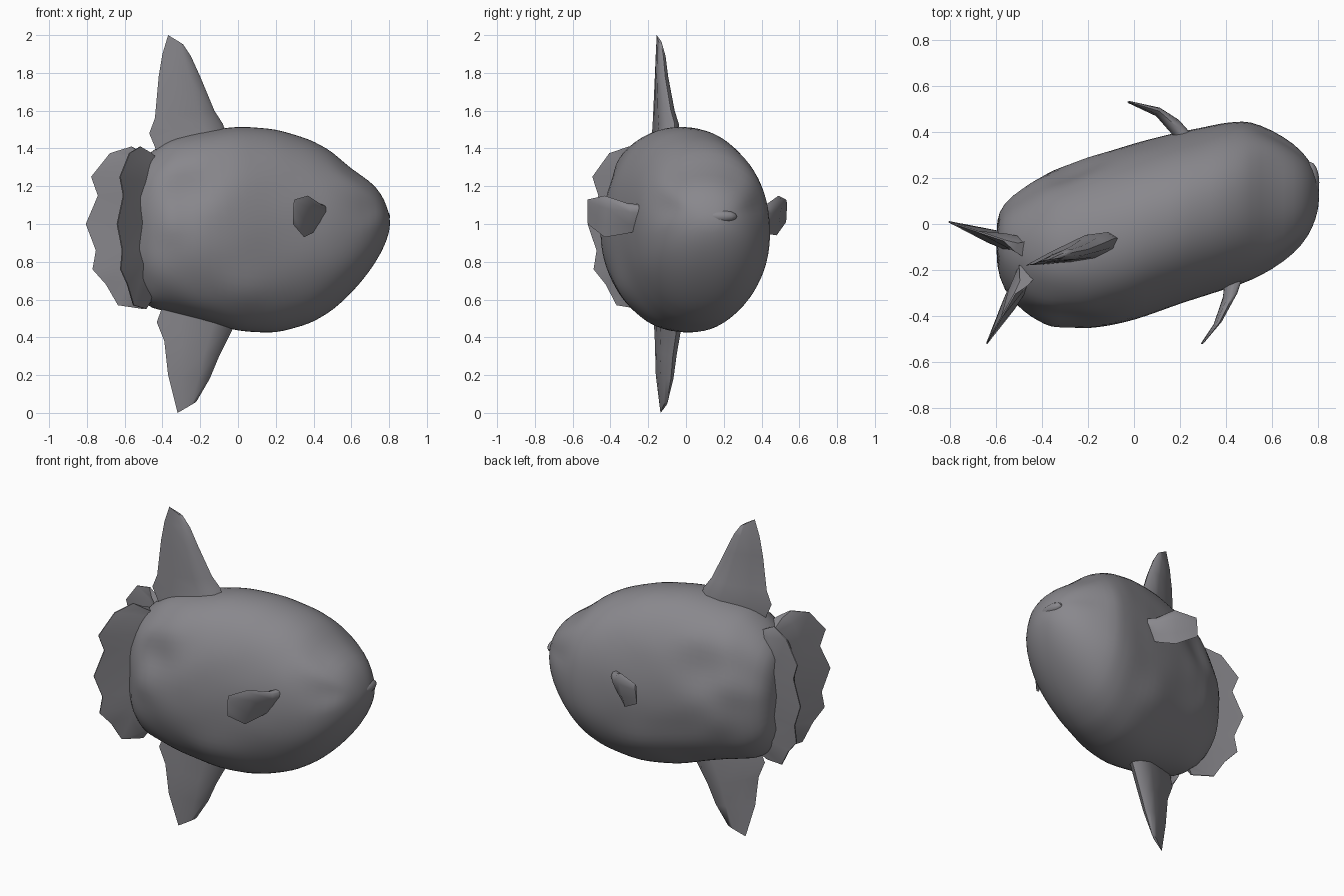
import bpy, bmesh, math
from mathutils import Vector, noise

cube = bpy.data.objects.get("Cube")
if cube:
    bpy.data.objects.remove(cube, do_unlink=True)

skin = bpy.data.materials.new("grey skin")
skin.use_nodes = True
GREY = (0.25, 0.245, 0.265, 1)
skin.diffuse_color = GREY
skin.node_tree.nodes["Principled BSDF"].inputs["Base Color"].default_value = GREY


def finish(name, bm, angle=50, levels=0):
    bmesh.ops.recalc_face_normals(bm, faces=bm.faces)
    mesh = bpy.data.meshes.new(name)
    bm.to_mesh(mesh)
    bm.free()
    obj = bpy.data.objects.new(name, mesh)
    bpy.context.collection.objects.link(obj)
    mesh.materials.append(skin)
    if levels:
        obj.modifiers.new("smooth", "SUBSURF").levels = levels
    bpy.ops.object.select_all(action="DESELECT")
    obj.select_set(True)
    bpy.context.view_layer.objects.active = obj
    bpy.ops.object.shade_smooth_by_angle(angle=math.radians(angle))
    return obj


def loft(name, rings, angle=50, levels=0):
    """Skin a row of closed rings and cap both ends."""
    bm = bmesh.new()
    rows = [[bm.verts.new(p) for p in ring] for ring in rings]
    n = len(rows[0])
    for a, b in zip(rows, rows[1:]):
        for i in range(n):
            j = (i + 1) % n
            bm.faces.new((a[i], a[j], b[j], b[i]))
    bm.faces.new(rows[0])
    bm.faces.new(rows[-1])
    return finish(name, bm, angle, levels)


# Body: rounded sections along x (x, right side, left side, bottom, top)
STATIONS = [
    (-0.60, -0.17, 0.01, 0.76, 1.18), (-0.57, -0.29, 0.09, 0.65, 1.28),
    (-0.48, -0.39, 0.16, 0.56, 1.37), (-0.36, -0.45, 0.23, 0.53, 1.45),
    (-0.20, -0.46, 0.29, 0.49, 1.49), (0.00, -0.42, 0.35, 0.43, 1.52),
    (0.20, -0.35, 0.40, 0.42, 1.505), (0.38, -0.29, 0.44, 0.47, 1.45),
    (0.50, -0.25, 0.45, 0.54, 1.385), (0.60, -0.20, 0.41, 0.63, 1.29),
    (0.70, -0.13, 0.35, 0.75, 1.23), (0.76, -0.05, 0.28, 0.85, 1.16),
    (0.79, 0.02, 0.22, 0.92, 1.09), (0.805, 0.09, 0.17, 0.98, 1.03)]

# Brow swellings, eye hollows and gill hollows (place, radius, push)
DENTS = [((0.62, -0.17, 1.24), 0.12, 0.03), ((0.62, 0.38, 1.24), 0.12, 0.03),
         ((0.69, -0.13, 1.09), 0.08, -0.03), ((0.66, 0.38, 1.09), 0.08, -0.03),
         ((-0.27, -0.44, 1.18), 0.16, -0.04), ((-0.27, 0.25, 1.18), 0.16, -0.04),
         ((0.10, -0.38, 0.65), 0.14, 0.02), ((0.10, 0.36, 0.65), 0.14, 0.02)]


def body_ring(x, y0, y1, z0, z1, count=36):
    ring = []
    centre = Vector((x, (y0 + y1) / 2, (z0 + z1) / 2))
    for k in range(count):
        t = 2 * math.pi * k / count
        c, s = math.cos(t), math.sin(t)
        out = Vector((0, math.copysign(abs(c) ** 0.92, c) * (y1 - y0) / 2,
                      math.copysign(abs(s) ** 0.92, s) * (z1 - z0) / 2))
        p = centre + out
        # Uneven skin on the flanks, strongest toward the tail
        rough = 0.022 * abs(c) * max(0.15, min(1, 0.6 - x))
        push = rough * noise.noise(p * 7)
        for place, radius, amount in DENTS:
            d = (p - Vector(place)).length / radius
            push += amount * max(0, 1 - d * d)
        ring.append(p + out.normalized() * push)
    return ring


dense = []
for a, b in zip(STATIONS, STATIONS[1:]):
    dense.append(a)
    if b[0] - a[0] > 0.1:
        dense.append([(u + v) / 2 for u, v in zip(a, b)])
dense.append(STATIONS[-1])
loft("body", [body_ring(*s) for s in dense], 60, 1)


# Fins: thin lens sections from trailing to leading edge, half thickness last
def fin(name, side, sections):
    side = Vector(side).normalized()
    lens = [(0, 0), (0.3, 0.5), (0.7, 1), (0.92, 0.7), (1, 0),
            (0.92, -0.7), (0.7, -1), (0.3, -0.5)]
    rings = []
    for trail, lead, thick in sections:
        a, b = Vector(trail), Vector(lead)
        rings.append([a.lerp(b, t) + side * thick * w for t, w in lens])
    return loft(name, rings, 55)


fin("dorsal_fin", (-0.3, 1, 0), [
    ((-0.42, -0.17, 1.36), (-0.04, -0.07, 1.42), 0.06),
    ((-0.47, -0.18, 1.48), (-0.08, -0.06, 1.53), 0.05),
    ((-0.44, -0.175, 1.56), (-0.125, -0.08, 1.60), 0.042),
    ((-0.42, -0.165, 1.78), (-0.20, -0.11, 1.78), 0.03),
    ((-0.40, -0.16, 1.90), (-0.25, -0.12, 1.89), 0.022),
    ((-0.37, -0.155, 2.0), (-0.29, -0.13, 1.95), 0.008)])
fin("anal_fin", (-0.3, 1, 0), [
    ((-0.38, -0.16, 0.62), (0.02, -0.05, 0.56), 0.06),
    ((-0.43, -0.17, 0.48), (-0.03, -0.05, 0.44), 0.05),
    ((-0.39, -0.165, 0.38), (-0.10, -0.07, 0.30), 0.042),
    ((-0.37, -0.16, 0.20), (-0.15, -0.08, 0.18), 0.03),
    ((-0.32, -0.135, 0.0), (-0.22, -0.10, 0.06), 0.008)])
fin("right_pectoral_fin", (0.9, 0.4, 0), [
    ((0.43, -0.20, 0.98), (0.45, -0.20, 1.10), 0.05),
    ((0.39, -0.31, 0.95), (0.43, -0.31, 1.11), 0.035),
    ((0.35, -0.43, 0.93), (0.37, -0.43, 1.15), 0.02),
    ((0.29, -0.52, 1.00), (0.30, -0.52, 1.13), 0.005)])
fin("left_pectoral_fin", (0.4, 0.9, 0), [
    ((0.22, 0.34, 0.98), (0.24, 0.34, 1.10), 0.05),
    ((0.16, 0.42, 0.95), (0.19, 0.42, 1.10), 0.035),
    ((0.09, 0.48, 0.94), (0.11, 0.49, 1.15), 0.02),
    ((-0.03, 0.53, 1.01), (-0.02, 0.53, 1.13), 0.005)])

# Tail: two spread flukes with a scalloped edge (height, reach)
SCALLOPS = [(1.41, 0.32), (1.375, 0.64), (1.25, 0.92), (1.15, 0.82), (1.0, 1.0),
            (0.86, 0.85), (0.76, 0.90), (0.68, 0.70), (0.57, 0.52), (0.55, 0.15)]


def fluke(name, root, tip):
    root, tip = Vector(root), Vector(tip)
    along = tip - root
    side = Vector((-along.y, along.x, 0)).normalized()
    rings = []
    for i, (z, reach) in enumerate(SCALLOPS):
        base = root + Vector((0, 0, 0.98 + (z - 0.98) * 0.85))
        edge = root + along * reach + Vector((0, 0, z))
        mid = base.lerp(edge, 0.5) + side * 0.012 * (-1) ** i
        rings.append([base + side * 0.045, mid + side * 0.02, edge + side * 0.003,
                      edge - side * 0.003, mid - side * 0.02, base - side * 0.045])
    return loft(name, rings, 55)


fluke("left_tail_fluke", (-0.45, -0.11, 0), (-0.805, 0.01, 0))
fluke("right_tail_fluke", (-0.46, -0.20, 0), (-0.64, -0.52, 0))

# Lips: small flattened swelling on the snout
bm = bmesh.new()
bmesh.ops.create_uvsphere(bm, u_segments=16, v_segments=8, radius=1)
for v in bm.verts:
    v.co = Vector((0.765 + v.co.x * 0.04, 0.18 + v.co.y * 0.09, 1.04 + v.co.z * 0.035))
finish("lips", bm)
